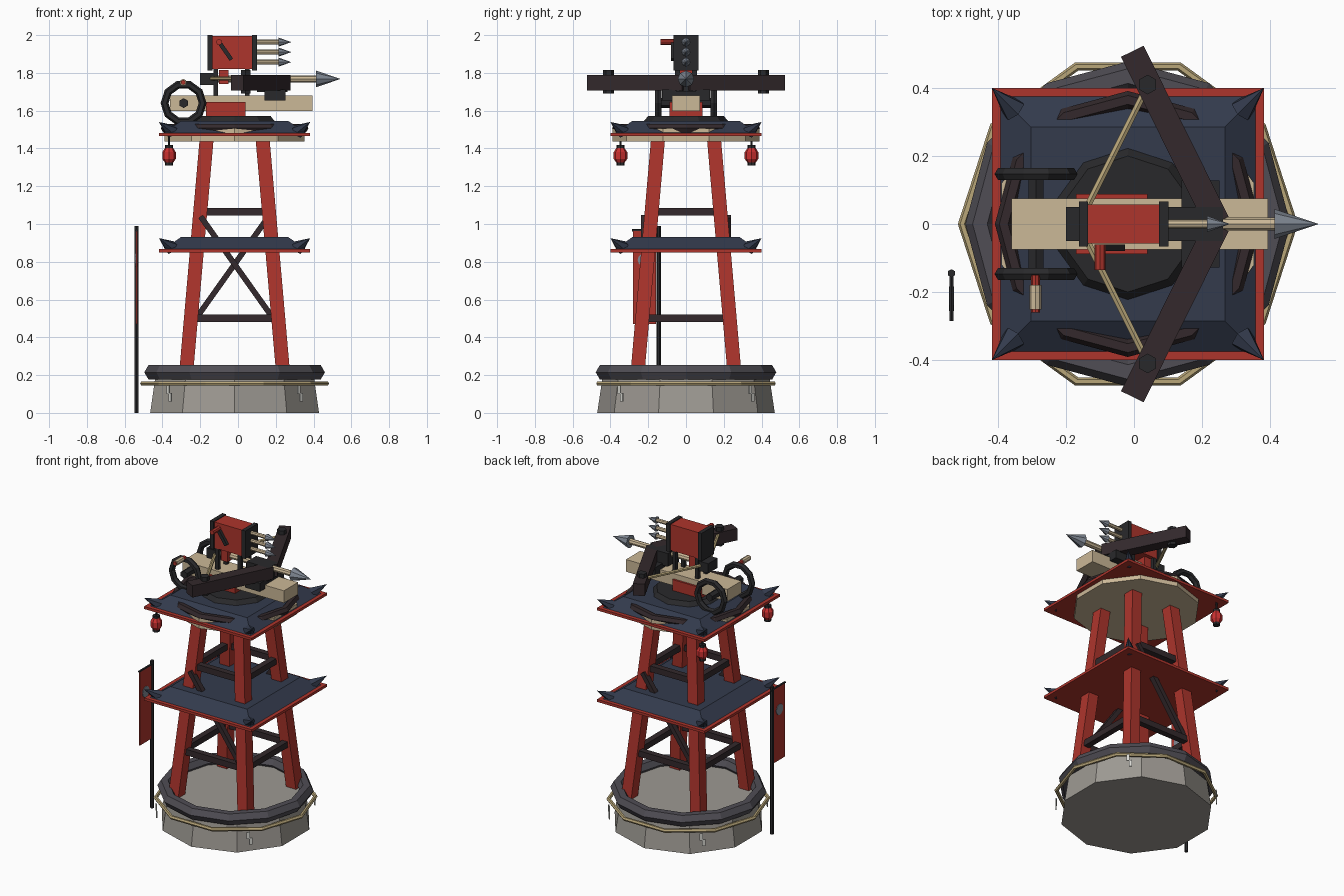
import bpy, bmesh
from math import pi, cos, sin
from mathutils import Vector, Matrix

if "Cube" in bpy.data.objects:
    bpy.data.objects.remove(bpy.data.objects["Cube"])

X0 = -0.018  # tower axis


def mat(name, r, g, b):
    m = bpy.data.materials.new(name)
    m.diffuse_color = (r, g, b, 1)
    m.use_nodes = True
    m.node_tree.nodes["Principled BSDF"].inputs["Base Color"].default_value = m.diffuse_color
    return m


RED = mat("red_paint", .42, .035, .025)
LANT = mat("lantern_red", .6, .03, .03)
TAN = mat("pale_wood", .6, .48, .31)
ROPE = mat("rope", .48, .38, .19)
BLUE = mat("slate_roof", .033, .043, .073)
BROWN = mat("dark_wood", .033, .022, .025)
BLACK = mat("iron", .022, .022, .024)
TYRE = mat("grey_band", .08, .075, .09)
STONE = mat("stone", .34, .32, .29)
STEEL = mat("steel", .22, .25, .3)
PAPER = mat("paper", .7, .7, .66)


def finish(name, bm, m):
    bmesh.ops.recalc_face_normals(bm, faces=bm.faces)
    me = bpy.data.meshes.new(name)
    bm.to_mesh(me)
    bm.free()
    me.materials.append(m)
    o = bpy.data.objects.new(name, me)
    bpy.context.collection.objects.link(o)
    return o


def box(name, x, y, z, m):
    bm = bmesh.new()
    c = Matrix.Translation(((x[0]+x[1])/2, (y[0]+y[1])/2, (z[0]+z[1])/2))
    s = Matrix.Diagonal((x[1]-x[0], y[1]-y[0], z[1]-z[0], 1))
    bmesh.ops.create_cube(bm, size=1, matrix=c @ s)
    return finish(name, bm, m)


def bar(name, a, b, w, h, m, up=(0, 0, 1)):
    a, b = Vector(a), Vector(b)
    d = (b - a).normalized()
    s = Vector(up).cross(d).normalized()
    rot = Matrix((d, s, d.cross(s))).transposed().to_4x4()
    bm = bmesh.new()
    bmesh.ops.create_cube(bm, size=1, matrix=Matrix.Translation((a+b)/2) @ rot
                          @ Matrix.Diagonal(((b-a).length, w, h, 1)))
    return finish(name, bm, m)


def rod(name, a, b, r0, r1, n, m):
    a, b = Vector(a), Vector(b)
    d = b - a
    vertical = abs(d.x) + abs(d.y) < 1e-6
    rot = Matrix() if vertical else d.to_track_quat('Z', 'Y').to_matrix().to_4x4()
    bm = bmesh.new()
    bmesh.ops.create_cone(bm, cap_ends=True, segments=n, radius1=r0, radius2=r1,
                          depth=d.length, matrix=Matrix.Translation((a+b)/2) @ rot)
    return finish(name, bm, m)


def frustum(name, c0, h0, z0, c1, h1, z1, m):
    """Square section h0 at z0 joined to square section h1 at z1."""
    bm = bmesh.new()
    q = [(-1, -1), (1, -1), (1, 1), (-1, 1)]
    lo = [bm.verts.new((c0[0]+i*h0, c0[1]+j*h0, z0)) for i, j in q]
    hi = [bm.verts.new((c1[0]+i*h1, c1[1]+j*h1, z1)) for i, j in q]
    bm.faces.new(lo[::-1])
    bm.faces.new(hi)
    for k in range(4):
        n = (k+1) % 4
        bm.faces.new((lo[k], lo[n], hi[n], hi[k]))
    return finish(name, bm, m)


def ring(name, loc, R, r, n, k, m, rot=(0, 0, 0)):
    bpy.ops.mesh.primitive_torus_add(major_radius=R, minor_radius=r, major_segments=n,
                                     minor_segments=k, location=loc, rotation=rot)
    o = bpy.context.object
    o.name = name
    for p in o.data.polygons:
        p.use_smooth = False
    o.data.materials.append(m)


CORNERS = [(i, j) for i in (-1, 1) for j in (-1, 1)]

# stone base with band, rope and paper streamers
rod("stone_base", (X0, 0, 0), (X0, 0, .2), .47, .44, 10, STONE)
ring("base_band", (X0, 0, .215), .435, .043, 12, 6, TYRE)
ring("base_rope", (X0, 0, .155), .487, .013, 10, 6, ROPE)
for i, j in CORNERS:
    d, t = Vector((i, j, 0)).normalized(), Vector((-j, i, 0)).normalized()
    p = Vector((X0, 0, 0)) + d * .49
    for k, (z0, z1) in enumerate(((.10, .145), (.06, .105))):
        q = p + t * (.008 if k else -.008)
        bar("paper_streamer", q + Vector((0, 0, z0)), q + Vector((0, 0, z1)), .02, .006, PAPER, up=d)

# splayed legs
def leg_off(z):
    return .275 - z * .0875

for i, j in CORNERS:
    a, b = leg_off(.17), leg_off(1.46)
    frustum("tower_leg", (X0+i*a, j*a), .037, .17, (X0+i*b, j*b), .037, 1.46, RED)

# cross beams and one diagonal on front and back
for z in (.5, 1.065):
    o = leg_off(z)
    for s in (-1, 1):
        box("cross_beam_x", (X0-o, X0+o), (s*o-.02, s*o+.02), (z-.02, z+.02), BROWN)
        box("cross_beam_y", (X0+s*o-.02, X0+s*o+.02), (-o, o), (z-.02, z+.02), BROWN)
for s in (-1, 1):
    bar("diagonal_brace", (X0-s*.19, s*.22, .52), (X0+s*.18, s*.22, 1.04), .03, .035, BROWN, up=(0, 1, 0))

# two roofed platforms with corner horns
for z in (.85, 1.465):
    box("platform_edge", (X0-.4, X0+.4), (-.4, .4), (z, z+.017), RED)
    frustum("platform_roof", (X0, 0), .375, z+.017, (X0, 0), .285, z+.08, BLUE)
    for i, j in CORNERS:
        rod("corner_horn", (X0+i*.335, j*.335, z+.025), (X0+i*.4, j*.4, z+.075), .038, 0, 6, BLUE)

# upper deck, rail and turntable
rod("upper_deck", (X0, 0, 1.437), (X0, 0, 1.505), .39, .39, 10, TAN)
ring("deck_rail", (X0, 0, 1.507), .365, .026, 12, 6, BROWN)
rod("turntable", (X0, 0, 1.53), (X0, 0, 1.572), .235, .2, 10, BLACK)

# hanging lanterns
for y in (-.347, .347):
    x = -.365
    prof = [(1.325, .022), (1.345, .036), (1.38, .036), (1.402, .022)]
    for (z0, r0), (z1, r1) in zip(prof, prof[1:]):
        rod("lantern_body", (x, y, z0), (x, y, z1), r0, r1, 8, LANT)
    for z in (1.31, 1.4):
        rod("lantern_cap", (x, y, z), (x, y, z+.018), .022, .022, 8, BLACK)
    rod("lantern_cord", (x, y, 1.41), (x, y, 1.47), .006, .006, 6, BLACK)

# banner on a pole
PX = -.537
rod("banner_pole", (PX, -.145, 0), (PX, -.145, .99), .012, .012, 6, BLACK)
rod("banner_crossbar", (PX, -.135, .967), (PX, -.285, .967), .007, .007, 6, BLACK)
box("banner_cloth", (PX-.004, PX+.004), (-.28, -.16), (.47, .965), RED)
rod("banner_disc", (PX-.007, -.22, .81), (PX+.007, -.22, .81), .036, .036, 12, STEEL)

# weapon bed
box("bow_stock", (-.36, .394), (-.075, .075), (1.598, 1.68), TAN)
box("stock_mount", (-.17, .04), (-.088, .088), (1.565, 1.645), RED)
box("bow_bracket", (.14, .252), (-.128, .128), (1.655, 1.712), BLACK)
box("bow_hub", (.1, .262), (-.05, .05), (1.7, 1.788), BLACK)

# bow arms, pegs and strings
for s in (-1, 1):
    bar("bow_arm", (.245, s*.005, 1.748), (-.005, s*.508, 1.748), .074, .08, BROWN)
    rod("arm_peg", (.04, s*.41, 1.69), (.04, s*.41, 1.815), .029, .029, 6, BLACK)
    rod("bow_string", (.03, s*.385, 1.77), (-.14, s*.045, 1.77), .011, .011, 6, ROPE)

# winding wheels, axle and crank grip
for s in (-1, 1):
    ring("winding_wheel", (-.288, s*.147, 1.64), .101, .021, 10, 6, BLACK, (pi/2, 0, 0))
rod("wheel_axle", (-.288, -.165, 1.64), (-.288, .165, 1.64), .026, .026, 6, BLACK)
rod("crank_grip", (-.29, -.15, 1.75), (-.29, -.26, 1.75), .013, .013, 8, RED)
rod("crank_sleeve", (-.29, -.18, 1.75), (-.29, -.252, 1.75), .018, .018, 8, TAN)

# main bolt with latch
rod("main_bolt_shaft", (-.14, 0, 1.768), (.42, 0, 1.768), .019, .019, 8, TAN)
rod("main_bolt_head", (.413, 0, 1.768), (.543, 0, 1.768), .044, 0, 8, STEEL)
box("string_latch", (-.2, -.12), (-.05, .05), (1.735, 1.8), BLACK)
box("latch_block", (-.1, -.05), (-.04, .04), (1.74, 1.815), RED)

# magazine on posts
for x in (-.118, .05):
    for y in (-.045, .045):
        box("magazine_post", (x-.012, x+.012), (y-.012, y+.012), (1.67, 1.83), BLACK)
box("magazine_box", (-.135, .078), (-.058, .058), (1.82, 1.995), RED)
for x in (-.162, .074):
    box("magazine_end", (x, x+.027), (-.066, .066), (1.812, 2.0), BLACK)
bar("magazine_lever", (-.105, -.07, 1.97), (-.035, -.07, 1.87), .022, .02, BLACK, up=(0, 1, 0))
rod("lever_grip", (-.1, -.06, 1.963), (-.1, -.135, 1.963), .016, .016, 8, RED)
for z in (1.963, 1.91, 1.857):
    rod("small_bolt_shaft", (.08, 0, z), (.225, 0, z), .013, .013, 8, TAN)
    rod("small_bolt_head", (.215, 0, z), (.282, 0, z), .024, 0, 8, STEEL)
